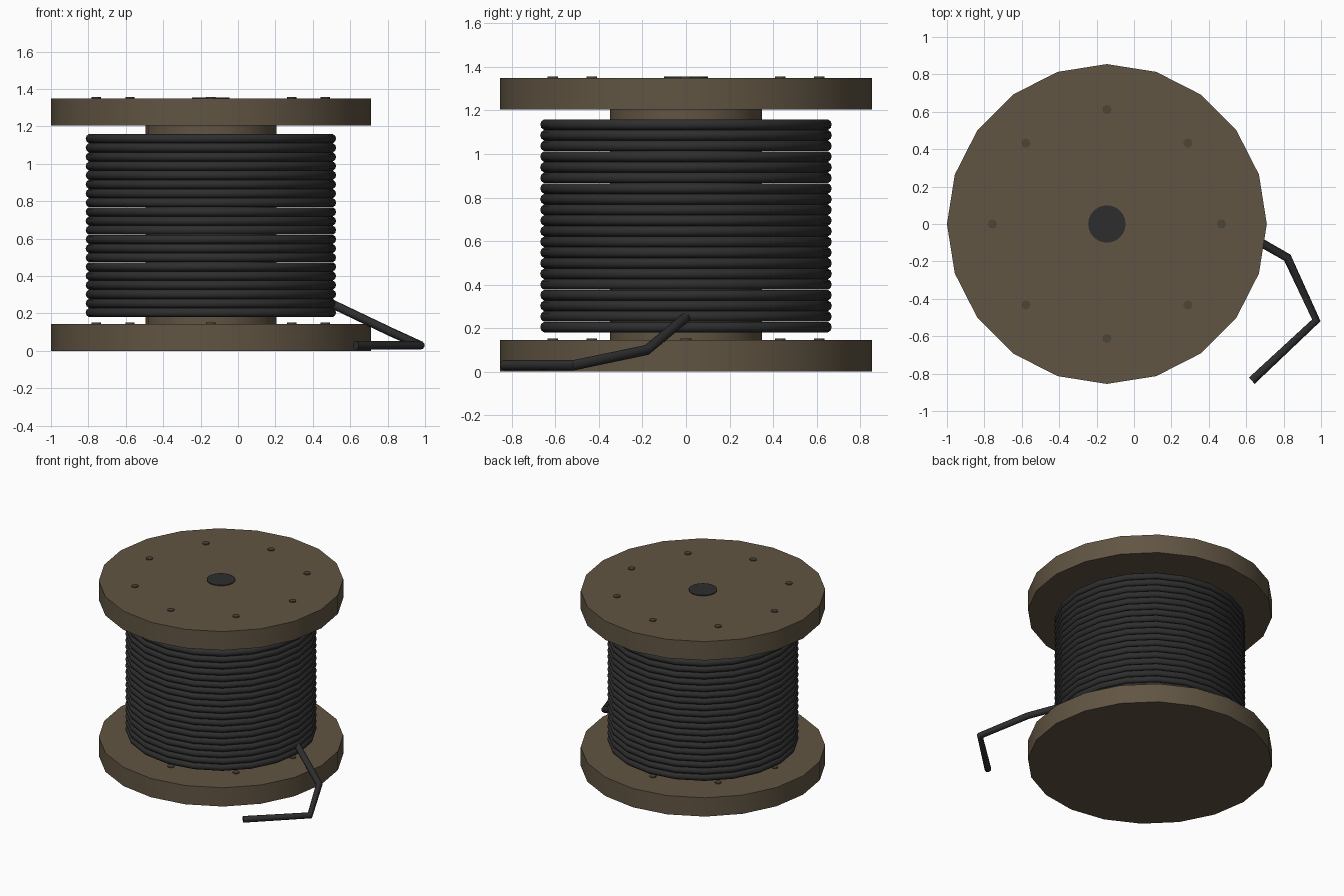
import bpy, math

if "Cube" in bpy.data.objects:
    bpy.data.objects.remove(bpy.data.objects["Cube"])

CX = -0.145  # spool axis


def material(name, rgb):
    m = bpy.data.materials.new(name)
    m.diffuse_color = (*rgb, 1)
    m.use_nodes = True
    m.node_tree.nodes["Principled BSDF"].inputs["Base Color"].default_value = m.diffuse_color
    return m


WOOD = material("brown_wood", (0.120, 0.091, 0.056))
BLACK = material("black_rubber", (0.027, 0.027, 0.028))
BOLT = material("dark_brown_bolt", (0.075, 0.058, 0.038))


def finish(name, mat, smooth=True):
    o = bpy.context.object
    o.name = name
    o.data.materials.clear()
    o.data.materials.append(mat)
    if smooth:
        bpy.ops.object.shade_smooth_by_angle(angle=math.radians(50))
    return o


def cylinder(name, mat, r, z0, z1, x=CX, y=0, sides=20):
    # rotate so that a vertex lies on the x axis
    bpy.ops.mesh.primitive_cylinder_add(vertices=sides, radius=r, depth=z1 - z0,
                                        location=(x, y, (z0 + z1) / 2),
                                        rotation=(0, 0, math.pi / 2))
    return finish(name, mat)


# Wooden spool: two flanges and a core
cylinder("lower_flange", WOOD, 0.855, 0, 0.145)
cylinder("upper_flange", WOOD, 0.855, 1.205, 1.35)
cylinder("core", WOOD, 0.35, 0.14, 1.21)

# Dark axle hole plate on top
cylinder("axle_hole", BLACK, 0.1, 1.35, 1.356, sides=24)

# Bolt heads on both flanges
for level, z in (("lower", 0.145), ("upper", 1.35)):
    for i in range(8):
        a = i * math.pi / 4
        cylinder(f"{level}_bolt_{i + 1}", BOLT, 0.025, z - 0.005, z + 0.007,
                 CX + 0.612 * math.cos(a), 0.612 * math.sin(a), 8)

# Wound cable: stacked rings
TURNS = 20
for i in range(TURNS):
    z = 0.205 + i * (1.135 - 0.205) / (TURNS - 1)
    bpy.ops.mesh.primitive_torus_add(major_segments=20, minor_segments=10,
                                     major_radius=0.644, minor_radius=0.0255,
                                     location=(CX, 0, z))
    finish(f"cable_turn_{i + 1}", BLACK)

# Loose cable end hanging over the lower flange
path = [(0.505, 0, 0.25), (0.82, -0.18, 0.10), (0.975, -0.515, 0.03), (0.63, -0.838, 0.03)]
curve = bpy.data.curves.new("loose_cable_end", 'CURVE')
curve.dimensions = '3D'
curve.bevel_depth = 0.0235
curve.bevel_resolution = 3
curve.use_fill_caps = True
spline = curve.splines.new('POLY')
spline.points.add(len(path) - 1)
for p, co in zip(spline.points, path):
    p.co = (*co, 1)
tail = bpy.data.objects.new("loose_cable_end", curve)
bpy.context.collection.objects.link(tail)
bpy.ops.object.select_all(action='DESELECT')
tail.select_set(True)
bpy.context.view_layer.objects.active = tail
bpy.ops.object.convert(target='MESH')
finish("loose_cable_end", BLACK)
